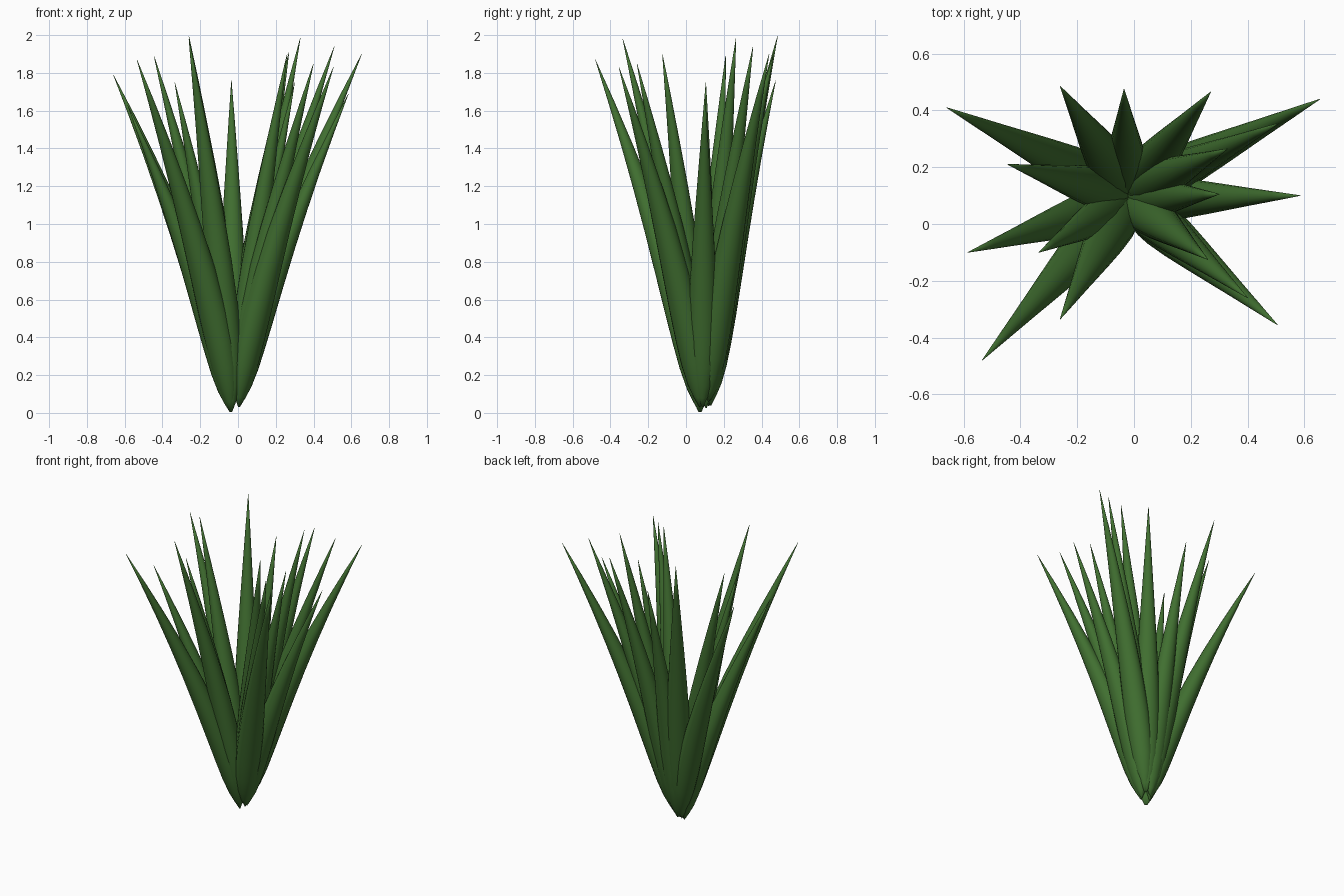
import bpy
import bmesh
import math
from mathutils import Vector

cube = bpy.data.objects.get("Cube")
if cube:
    bpy.data.objects.remove(cube, do_unlink=True)

# Single leaf colour
green = bpy.data.materials.new("leaf_green")
green.use_nodes = True
colour = (0.052, 0.16, 0.03, 1)
green.diffuse_color = colour
green.node_tree.nodes["Principled BSDF"].inputs["Base Color"].default_value = colour

# Leaf thickness along its length: (fraction, radius)
PROFILE = [(0, 0.003), (0.03, 0.029), (0.07, 0.054), (0.13, 0.072), (0.2, 0.079),
           (0.28, 0.08), (0.4, 0.073), (0.52, 0.061), (0.64, 0.047),
           (0.76, 0.032), (0.88, 0.017), (1, 0.001)]
SIDES = 20
CENTRE = Vector((-0.025, 0.085, 0.005))


def make_leaf(name, tip, girth=1.0):
    """Round, pointed blade that rises steeply and leans out towards its tip."""
    tip = Vector(tip)
    out = Vector((tip.x - CENTRE.x, tip.y - CENTRE.y, 0)).normalized()
    # The leaves at the back and left start a little further out and higher
    back = min(1, 2 * max(0, out.y))
    left = min(1, 2 * max(0, out.x))
    base = CENTRE + out * 0.018 + Vector((0.015 * left, 0.028 * back,
                                         0.035 * back + 0.025 * left))
    lean = Vector((tip.x - base.x, tip.y - base.y, 0))
    out = lean.normalized()
    side = Vector((-out.y, out.x, 0))
    height = tip.z - base.z
    bm = bmesh.new()
    rings = []
    for t, radius in PROFILE:
        spine = base + lean * t ** 1.3 + Vector((0, 0, height * t))
        tangent = lean * (1.3 * t ** 0.3) + Vector((0, 0, height))
        normal = side.cross(tangent.normalized())
        ring = []
        for i in range(SIDES):
            a = math.tau * i / SIDES
            offset = side * math.cos(a) + normal * math.sin(a) * 0.9
            ring.append(bm.verts.new(spine + offset * radius * girth))
        rings.append(ring)
    for low, high in zip(rings, rings[1:]):
        for i in range(SIDES):
            j = (i + 1) % SIDES
            bm.faces.new((low[i], low[j], high[j], high[i]))
    bm.faces.new(rings[0])
    bm.faces.new(rings[-1])
    bmesh.ops.recalc_face_normals(bm, faces=bm.faces[:])
    for face in bm.faces:
        face.smooth = True
    mesh = bpy.data.meshes.new(name)
    bm.to_mesh(mesh)
    bm.free()
    mesh.materials.append(green)
    bpy.context.collection.objects.link(bpy.data.objects.new(name, mesh))


# Leaf tips, going round the rosette
LEAVES = [
    ("back_right_leaf", (-0.66, 0.41, 1.79), 0.97),
    ("back_tall_leaf", (-0.26, 0.485, 1.995), 1),
    ("back_leaf", (-0.035, 0.475, 1.76), 0.95),
    ("back_left_leaf", (0.27, 0.465, 1.91), 1),
    ("left_long_leaf", (0.655, 0.44, 1.9), 1),
    ("left_inner_leaf", (0.51, 0.355, 1.94), 0.95),
    ("left_tall_leaf", (0.33, 0.265, 1.985), 0.95),
    ("left_leaf", (0.585, 0.1, 1.69), 0.95),
    ("left_short_leaf", (0.3, 0.105, 1.75), 0.9),
    ("front_left_leaf", (0.505, -0.355, 1.83), 1),
    ("front_left_middle_leaf", (0.4, -0.26, 1.85), 0.95),
    ("front_left_inner_leaf", (0.26, -0.125, 1.9), 0.95),
    ("front_tall_leaf", (-0.26, -0.335, 1.98), 1),
    ("front_right_leaf", (-0.535, -0.48, 1.87), 1),
    ("right_inner_leaf", (-0.335, -0.1, 1.75), 0.9),
    ("right_leaf", (-0.585, -0.1, 1.63), 0.95),
    ("right_back_leaf", (-0.445, 0.21, 1.89), 0.95),
]
for leaf_name, leaf_tip, leaf_girth in LEAVES:
    make_leaf(leaf_name, leaf_tip, leaf_girth)
